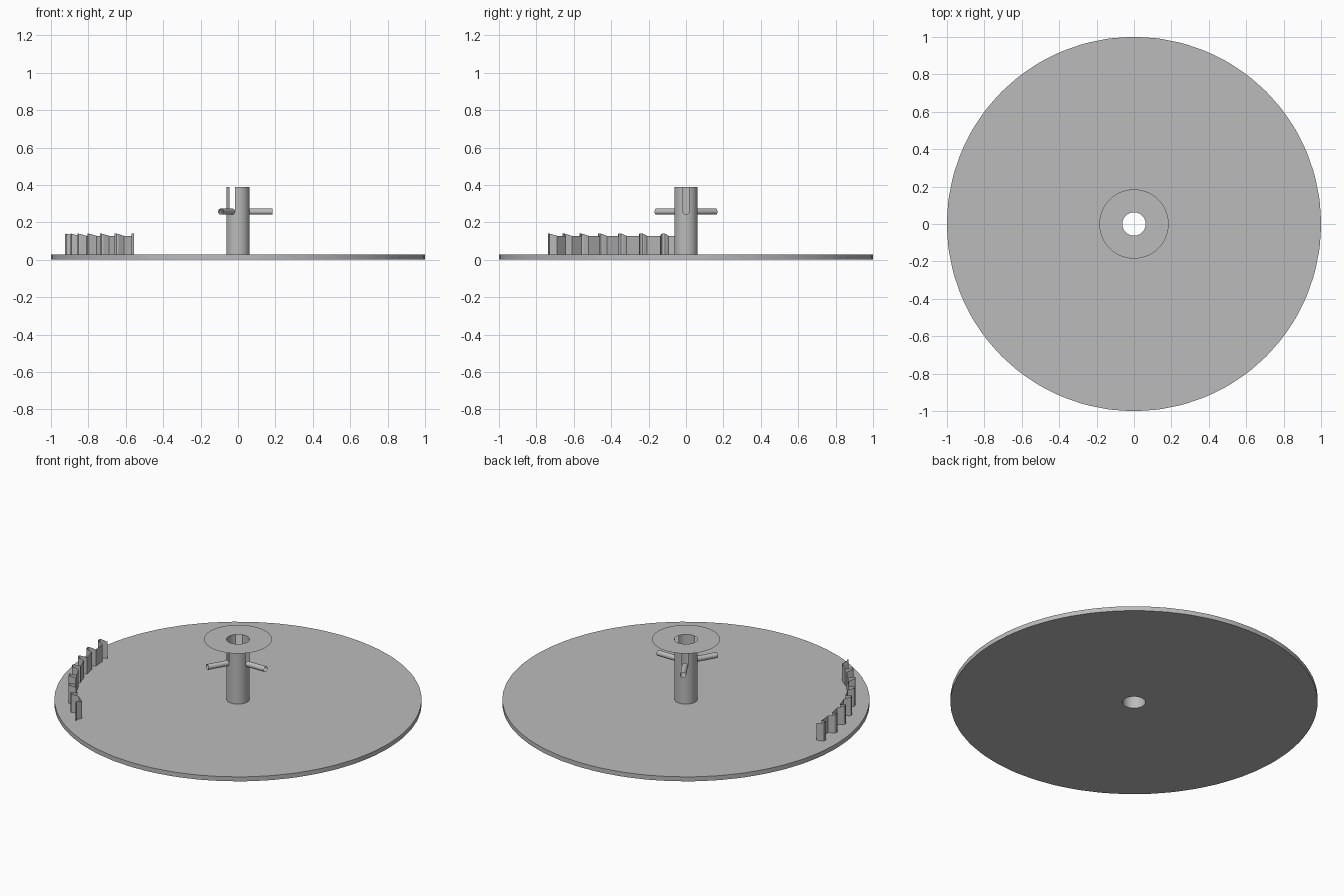
import bpy
import bmesh
from math import cos, sin, radians, sqrt, tau

cube = bpy.data.objects.get("Cube")
if cube:
    bpy.data.objects.remove(cube)

BORE, HUB, TOP, PLATE = 0.0625, 0.185, 0.388, 0.027
HOLE_R, HOLE_Z = 0.0162, 0.257
TEETH = 48
PITCH = 360 / TEETH
HALF_TOOTH = [(0, 0.933), (0.5, 0.93), (0.9, 0.918), (1.1, 0.902), (1.4, 0.885)]
TOOTH = [(-a, r) for a, r in reversed(HALF_TOOTH)] + HALF_TOOTH[1:]

grey = bpy.data.materials.new("plain grey")
grey.use_nodes = True
grey.diffuse_color = (0.5, 0.5, 0.5, 1)
bsdf = next(n for n in grey.node_tree.nodes if n.type == "BSDF_PRINCIPLED")
bsdf.inputs["Base Color"].default_value = grey.diffuse_color


def finish(bm, name):
    """Turn a bmesh into a smooth-shaded object with sharp edges kept."""
    bmesh.ops.remove_doubles(bm, verts=bm.verts, dist=0.00001)
    mesh = bpy.data.meshes.new(name)
    bm.to_mesh(mesh)
    bm.free()
    mesh.materials.append(grey)
    obj = bpy.data.objects.new(name, mesh)
    bpy.context.collection.objects.link(obj)
    bpy.ops.object.select_all(action="DESELECT")
    obj.select_set(True)
    bpy.context.view_layer.objects.active = obj
    bpy.ops.object.shade_smooth_by_angle(angle=radians(30))
    return obj


def polar(r, deg, z):
    return (r * cos(radians(deg)), r * sin(radians(deg)), z)


def skin(name, rows, closed=True):
    """Join successive rows of points with quads."""
    bm = bmesh.new()
    grid = [[bm.verts.new(p) for p in row] for row in rows]
    for a, b in zip(grid, grid[1:]):
        n = len(a)
        for i in range(n if closed else n - 1):
            j = (i + 1) % n
            bm.faces.new((a[i], b[i], b[j], a[j]))
    return finish(bm, name)


# Toothed outline as (angle, radius) pairs around the whole disc
outline = [(k * PITCH + a, r) for k in range(TEETH) for a, r in TOOTH]


def circle(r, z):
    return [polar(r, a, z) for a, _ in outline]


# Base disc: toothed web face, then the rim, underside and bore edge
gear_row = [polar(r, a, PLATE) for a, r in outline]
skin("gear_web", [circle(BORE, PLATE), gear_row])
skin("base_disc", [gear_row, circle(1, PLATE), circle(1, 0),
                   circle(BORE, 0), circle(BORE, PLATE)])

# Remaining stretch of upright tooth wall, eight teeth long
arc = [(a, min(r, 0.925)) for a, r in outline if 178.5 < a < 233.3]
skin("tooth_wall", [
    [polar(r, a, PLATE) for a, r in arc],
    [polar(r, a, 0.128 + 0.28 * (r - 0.885)) for a, r in arc]], closed=False)

# Flat collar on top of the hub
STEPS = 96
ring = [i * 360 / STEPS for i in range(STEPS)]
skin("hub_collar", [[polar(BORE, a, TOP) for a in ring],
                    [polar(HUB, a, TOP) for a in ring]])


# Hub sleeve with three round-bottomed slots open to the top
def slot_floor(offset):
    side = BORE * sin(radians(offset))
    return HOLE_Z - sqrt(max(0, HOLE_R ** 2 - side ** 2))


bm = bmesh.new()
step = 360 / STEPS
for a in ring:
    start = (a + 60) % 120 - 60
    in_slot = abs(start + step / 2) < 15
    tops = [slot_floor(start + d) if in_slot else TOP for d in (0, step)]
    bm.faces.new([bm.verts.new(p) for p in (
        polar(BORE, a, PLATE), polar(BORE, a + step, PLATE),
        polar(BORE, a + step, tops[1]), polar(BORE, a, tops[0]))])
finish(bm, "hub_sleeve")

# Three radial open tubes
for k, name in enumerate(("right_tube", "back_tube", "front_tube")):
    rounds = [tau * i / 24 for i in range(24)]
    rows = []
    for outer in (False, True):
        row = []
        for t in rounds:
            side, z = HOLE_R * cos(t), HOLE_Z + HOLE_R * sin(t)
            reach = sqrt((HUB if outer else BORE) ** 2 - side ** 2)
            row.append((reach, side, z))
        rows.append(row)
    tube = skin(name, rows)
    tube.rotation_euler.z = radians(120 * k)
